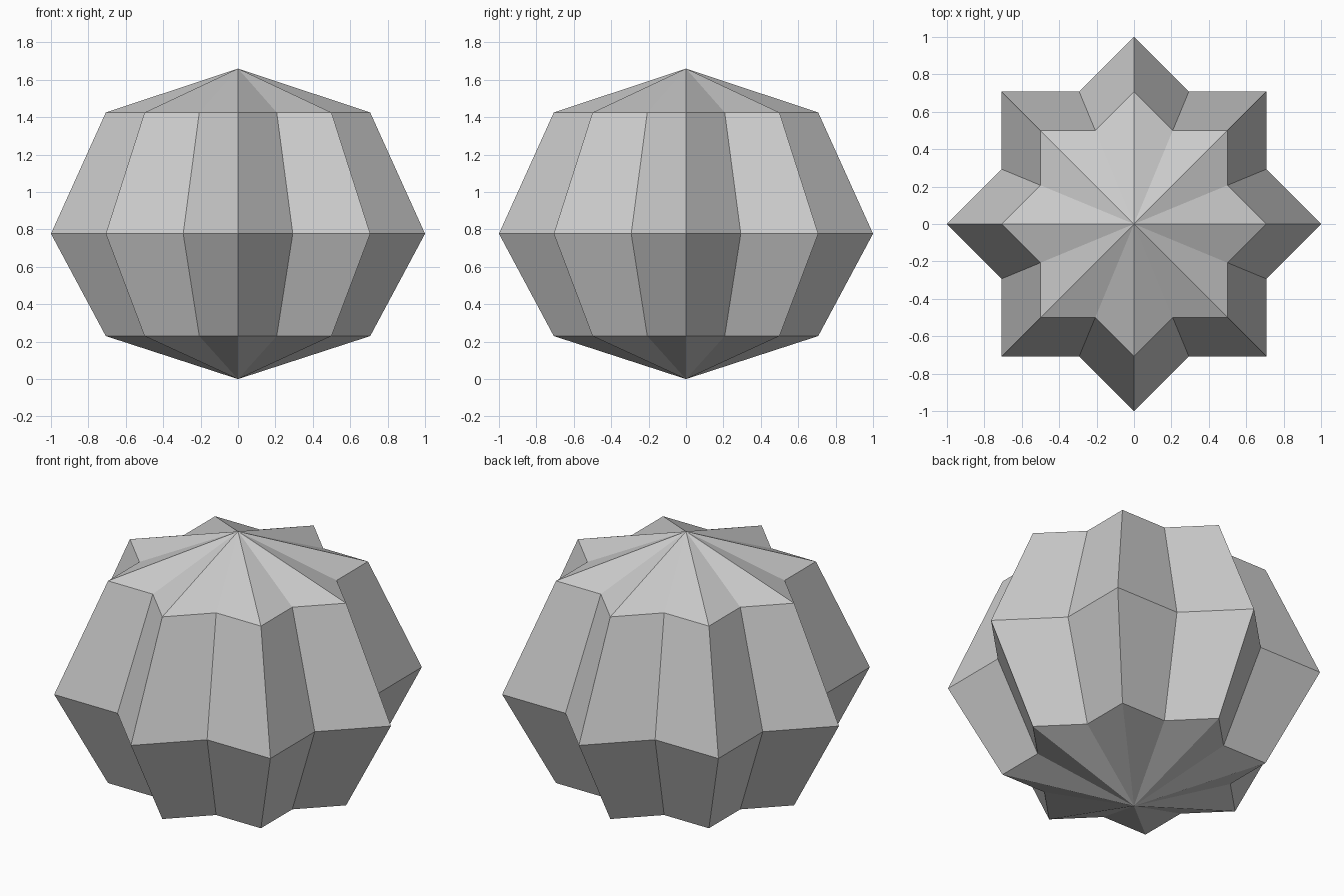
import bpy, bmesh
from math import sin, cos, pi

if "Cube" in bpy.data.objects:
    bpy.data.objects.remove(bpy.data.objects["Cube"])

# Eight-pointed star cross-section: tips at radius 1, notches where two squares cross
NOTCH = cos(pi / 4) / cos(pi / 8)
STAR = [((1 if i % 2 == 0 else NOTCH) * cos(i * pi / 8),
         (1 if i % 2 == 0 else NOTCH) * sin(i * pi / 8)) for i in range(16)]

# (scale, height) of each star ring, and the two poles
RINGS = [(0.707, 0.23), (1.0, 0.777), (0.707, 1.425)]
BOTTOM, TOP = 0.0, 1.66

bm = bmesh.new()
rings = [[bm.verts.new((x * s, y * s, z)) for x, y in STAR] for s, z in RINGS]
low = bm.verts.new((0, 0, BOTTOM))
high = bm.verts.new((0, 0, TOP))

for i in range(16):
    j = (i + 1) % 16
    # fluted side walls
    for a, b in zip(rings, rings[1:]):
        bm.faces.new((a[i], a[j], b[j], b[i]))
    # pointed caps
    bm.faces.new((low, rings[0][j], rings[0][i]))
    bm.faces.new((high, rings[-1][i], rings[-1][j]))

bmesh.ops.recalc_face_normals(bm, faces=bm.faces)
mesh = bpy.data.meshes.new("star_gem")
bm.to_mesh(mesh)
bm.free()
bpy.context.collection.objects.link(bpy.data.objects.new("star_gem", mesh))
